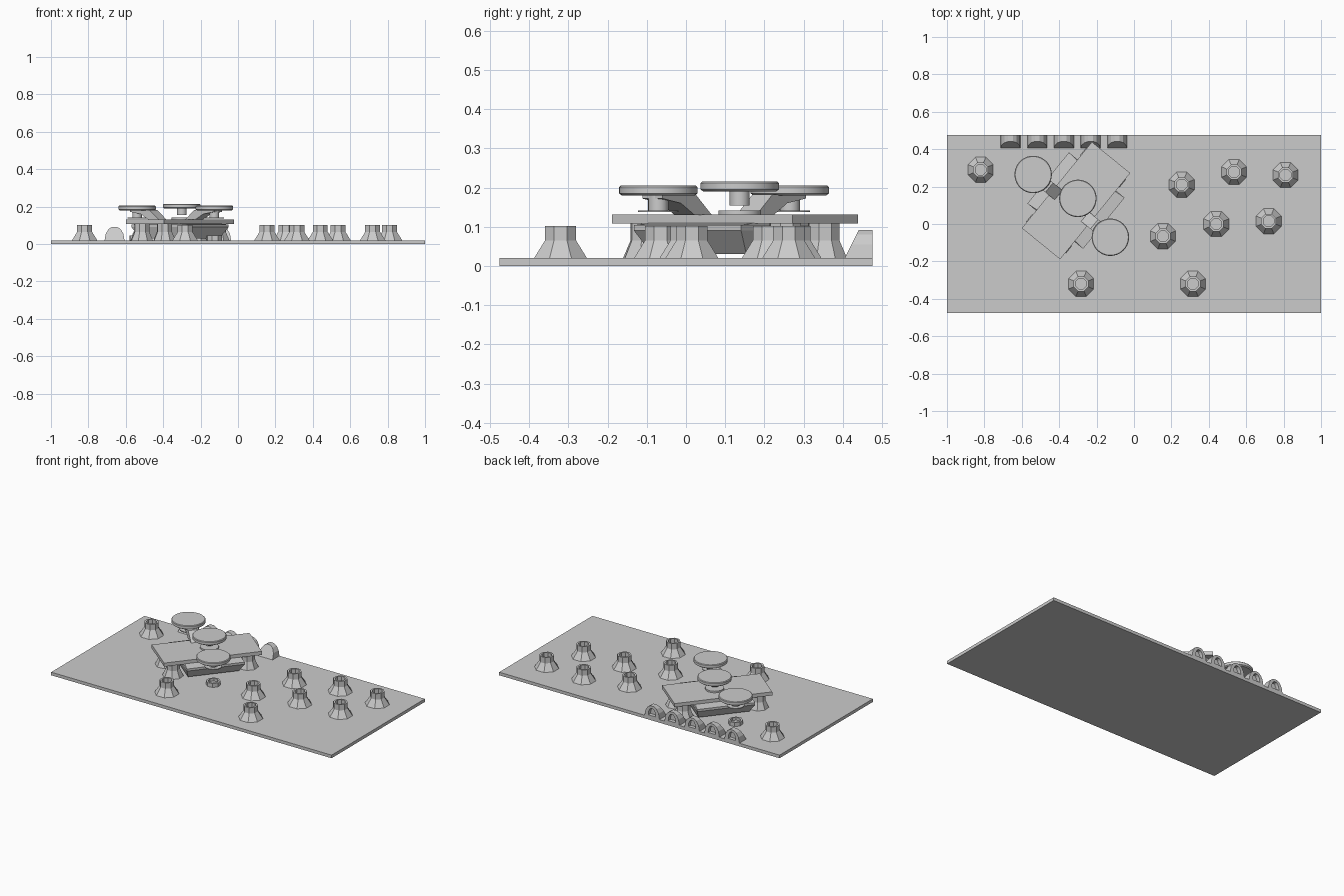
import bpy, bmesh, math
from mathutils import Vector, Matrix

if "Cube" in bpy.data.objects:
    bpy.data.objects.remove(bpy.data.objects["Cube"])

grey = bpy.data.materials.new("mid_grey")
grey.diffuse_color = (0.6, 0.6, 0.6, 1)
grey.use_nodes = True
grey.node_tree.nodes["Principled BSDF"].inputs["Base Color"].default_value = grey.diffuse_color


def make(name, bm, matrix=None, smooth=False):
    bmesh.ops.recalc_face_normals(bm, faces=bm.faces)
    me = bpy.data.meshes.new(name)
    bm.to_mesh(me)
    bm.free()
    ob = bpy.data.objects.new(name, me)
    bpy.context.collection.objects.link(ob)
    me.materials.append(grey)
    if matrix is not None:
        ob.matrix_world = matrix
    if smooth:
        bpy.ops.object.select_all(action='DESELECT')
        ob.select_set(True)
        bpy.context.view_layer.objects.active = ob
        bpy.ops.object.shade_smooth_by_angle(angle=math.radians(35))
    return ob


def skin(name, loops, matrix=None, smooth=False):
    """Bridge a stack of equal-length point loops and close both ends."""
    bm = bmesh.new()
    rings = [[bm.verts.new(p) for p in loop] for loop in loops]
    n = len(rings[0])
    for a, b in zip(rings, rings[1:]):
        for i in range(n):
            j = (i + 1) % n
            bm.faces.new((a[i], a[j], b[j], b[i]))
    bm.faces.new(rings[0])
    bm.faces.new(rings[-1])
    return make(name, bm, matrix, smooth)


def lathe(name, profile, sides, matrix=None, smooth=False):
    loops = []
    for r, z in profile:
        loops.append([(r * math.cos(2 * math.pi * (i + .5) / sides),
                       r * math.sin(2 * math.pi * (i + .5) / sides), z)
                      for i in range(sides)])
    return skin(name, loops, matrix, smooth)


def rect(hx, hy, z, cy=0):
    return [(-hx, cy - hy, z), (hx, cy - hy, z), (hx, cy + hy, z), (-hx, cy + hy, z)]


# Base plate
skin("base_plate", [rect(1, .475, 0), rect(1, .475, .02)])

# Flared hollow octagonal pegs
pegs = [(-.82, .29), (.255, .21), (.535, .278), (.81, .262), (.44, 0),
        (.72, .015), (.155, -.065), (-.283, -.32), (.315, -.32)]
peg_profile = [(.073, .02), (.043, .065), (.043, .102), (.031, .102), (.031, .06)]
for x, y in pegs:
    lathe("peg", peg_profile, 8, Matrix.Translation((x, y, 0)))

# Half pegs with recessed backs along the rear edge
half = [(.053, .02), (.047, .055), (.032, .08), (.013, .092)]
outline = half + [(-x, z) for x, z in reversed(half)]
for x0 in (-.66, -.517, -.375, -.232, -.09):
    front = [(x, .405 + (z - .02) * .5, z) for x, z in outline]
    back = [(x, .475, z) for x, z in outline]
    inner = [(x * .5, .475, .03 + (z - .02) * .65) for x, z in outline]
    deep = [(x, .452, z) for x, _, z in inner]
    skin("rear_half_peg", [front, back, inner, deep],
         Matrix.Translation((x0, 0, 0)))

# Turned machine: local x along the deck, local -y toward the lower right disc
M = Matrix.Translation((-.31, .125, 0)) @ Matrix.Rotation(math.radians(50.9), 4, 'Z')

# Deck
skin("deck", [rect(.297, .132, .108), rect(.297, .132, .131)], M)

# Tapered belly below the deck
skin("belly", [rect(.155, .145, .03), rect(.176, .192, .09),
               rect(.176, .192, .104), rect(.17, .13, .11)], M)

# Corner legs
for sx in (-1, 1):
    for sy in (-1, 1):
        lathe("leg", [(.062, .02), (.042, .065), (.042, .11)], 8,
              M @ Matrix.Translation((sx * .228, sy * .078, 0)))

disc_profile = [(.093, -.025), (.1, -.02), (.1, -.004), (.096, 0)]

# Raised discs on slanted arms, one each side
for s in (-1, 1):
    T = M @ Matrix.Translation((-.036, s * .266, 0))
    lathe("side_disc", disc_profile, 40, T @ Matrix.Translation((0, 0, .205)), True)
    lathe("disc_hub", [(.026, .14), (.026, .182)], 16, T, True)
    lathe("hub_flange", [(.052, .137), (.052, .142)], 24, T, True)
    lathe("floor_collar", [(.043, .015), (.043, .045), (.031, .045), (.031, .028)], 8, T)
    arm = [(.09, .13), (.16, .13), (.215, .16), (.29, .172), (.29, .182), (.155, .182)]
    skin("disc_arm", [[(x - .036, s * v, z) for v, z in arm] for x in (-.033, .033)], M)

# Centre disc
C = Matrix.Translation((-.3, .137, 0))
lathe("centre_disc", disc_profile, 40, C @ Matrix.Translation((0, 0, .215)), True)
lathe("centre_stem", [(.026, .154), (.026, .192)], 16, C, True)
lathe("centre_flange", [(.055, .13), (.055, .141)], 24, C, True)
